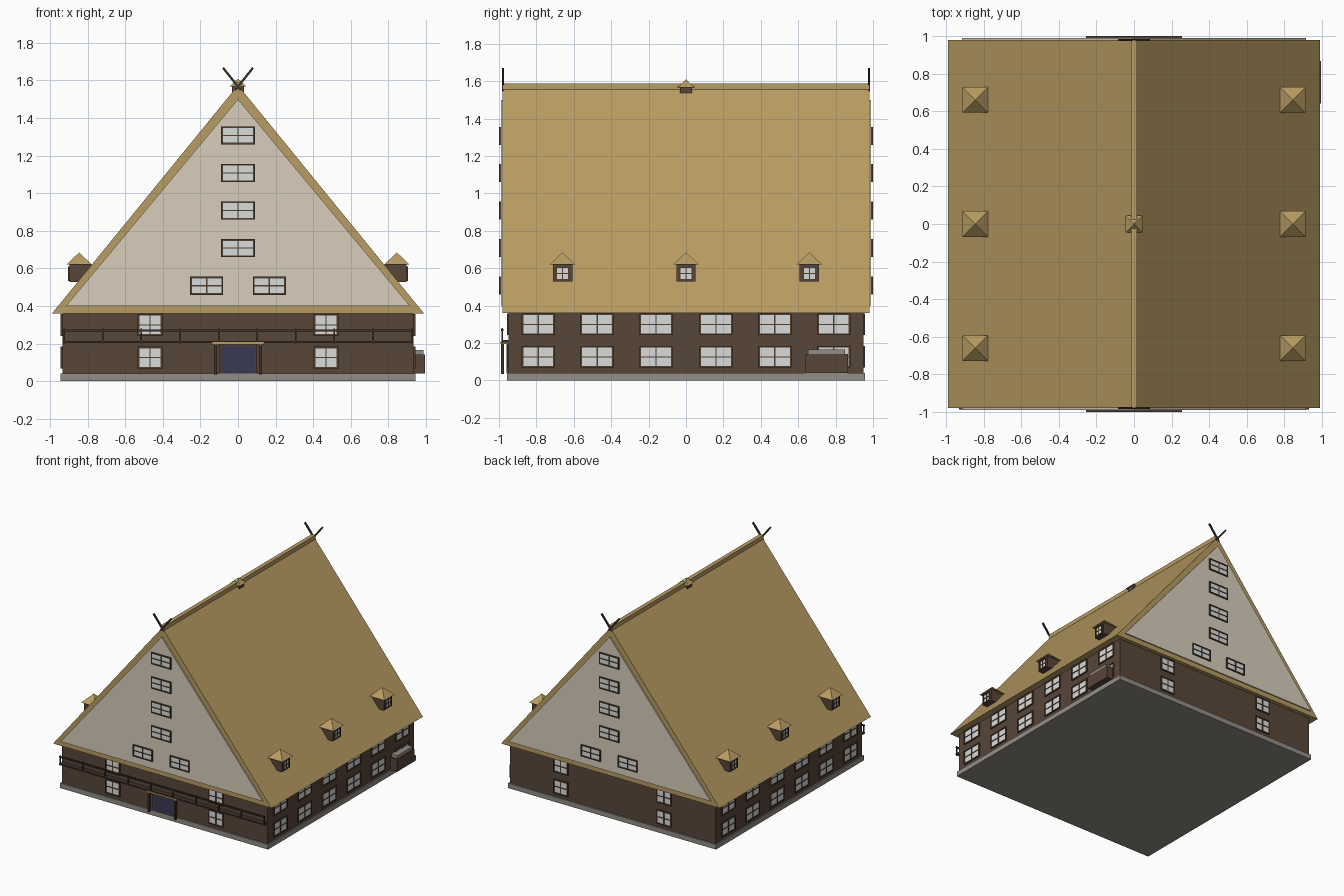
import bpy, bmesh, math
from mathutils import Matrix, Vector

if "Cube" in bpy.data.objects:
    bpy.data.objects.remove(bpy.data.objects["Cube"])


def material(name, rgb):
    m = bpy.data.materials.new(name)
    lin = [(c / 255 / 12.92) if c < 11 else ((c / 255 + 0.055) / 1.055) ** 2.4 for c in rgb]
    m.diffuse_color = (*lin, 1)
    m.use_nodes = True
    m.node_tree.nodes["Principled BSDF"].inputs["Base Color"].default_value = m.diffuse_color
    return m


THATCH = material("thatch", (184, 156, 98))
CREAM = material("cream plaster", (216, 206, 188))
WOOD = material("brown timber", (88, 70, 58))
FRAME = material("window frame brown", (82, 62, 48))
RAIL = material("dark timber", (66, 50, 40))
GLASS = material("pale glass", (216, 220, 218))
STONE = material("grey stone", (146, 141, 134))
DOOR = material("navy door", (56, 56, 84))
BLACK = material("black timber", (58, 50, 44))


def finish(bm, name, mat):
    bmesh.ops.recalc_face_normals(bm, faces=bm.faces)
    me = bpy.data.meshes.new(name)
    bm.to_mesh(me)
    bm.free()
    me.materials.append(mat)
    ob = bpy.data.objects.new(name, me)
    bpy.context.collection.objects.link(ob)
    return ob


def add_box(bm, lo, hi, xf=Matrix()):
    size = [b - a for a, b in zip(lo, hi)]
    mid = [(a + b) / 2 for a, b in zip(lo, hi)]
    bmesh.ops.create_cube(bm, size=1, matrix=xf @ Matrix.Translation(mid) @ Matrix.Diagonal((*size, 1)))


def boxes(name, mat, *spans):
    bm = bmesh.new()
    for lo, hi in spans:
        add_box(bm, lo, hi)
    return finish(bm, name, mat)


def prism(name, mat, half, z0, z1, y0, y1):
    """Triangular prism running along y."""
    bm = bmesh.new()
    f = bm.faces.new([bm.verts.new(p) for p in ((-half, y0, z0), (half, y0, z0), (0, y0, z1))])
    ext = bmesh.ops.extrude_face_region(bm, geom=[f])
    bmesh.ops.translate(bm, vec=(0, y1 - y0, 0), verts=[v for v in ext["geom"] if isinstance(v, bmesh.types.BMVert)])
    return finish(bm, name, mat)


def pyramid(name, x, y, z, half, height):
    bm = bmesh.new()
    rot = Matrix.Rotation(math.pi / 4, 4, 'Z')
    bmesh.ops.create_cone(bm, cap_ends=True, segments=4, radius1=half * math.sqrt(2), radius2=0,
                          depth=height, matrix=Matrix.Translation((x, y, z + height / 2)) @ rot)
    return finish(bm, name, THATCH)


def windows(name, turn, out, spots, bar=0.009, depth=0.01):
    """Four-pane windows on a wall: spots are (u, z, half width, half height)."""
    xf = Matrix.Rotation(turn, 4, 'Z')
    glass, frame = bmesh.new(), bmesh.new()
    for u, z, w, h in spots:
        add_box(glass, (u - w + .003, -out - depth * .5, z - h + .003), (u + w - .003, -out + .004, z + h - .003), xf)
        for c, r in ((-w + bar / 2, 1), (0, .8), (w - bar / 2, 1)):
            add_box(frame, (u + c - bar * r / 2, -out - depth, z - h), (u + c + bar * r / 2, -out + .002, z + h), xf)
        for c, r in ((-h + bar / 2, 1), (0, .6), (h - bar / 2, 1)):
            add_box(frame, (u - w, -out - depth * .98, z + c - bar * r / 2), (u + w, -out + .002, z + c + bar * r / 2), xf)
    finish(glass, name + "_glass", GLASS)
    finish(frame, name + "_frames", FRAME)


# Foundation, walls and roof
boxes("foundation", STONE, ((-.943, -.958, 0), (.943, .958, .04)))
boxes("walls", WOOD, ((-.933, -.948, .04), (.933, .948, .365)))
prism("thatched_roof", THATCH, .99, .36, 1.575, -.98, .98)
boxes("ridge_cap", THATCH, ((-.017, -.98, 1.555), (.017, .98, 1.588)))

# Gable panels and windows on both ends
gable = [(0, 1.308 - .2 * i, .09, .048) for i in range(4)] + [(s * .167, .508, .088, .048) for s in (-1, 1)]
ends = [(s * .468, z, .066, .058) for s in (-1, 1) for z in (.126, .3)]
for label, turn, s in (("front", 0, -1), ("back", math.pi, 1)):
    prism(label + "_gable", CREAM, .915, .40, 1.50, s * .975, s * .99)
    windows(label + "_gable_windows", turn, .99, gable)
    windows(label + "_wall_windows", turn, .948, ends)
    # Crossed finial boards
    bm = bmesh.new()
    for side in (-1, 1):
        a, b = Vector((-side * .015, s * .979, 1.548)), Vector((side * .08, s * .979, 1.668))
        d = b - a
        xf = Matrix.Translation((a + b) / 2) @ Matrix.Rotation(math.atan2(d.x, d.z), 4, 'Y')
        add_box(bm, (-.006, -.006, -d.length / 2), (.006, .006, d.length / 2), xf)
    finish(bm, label + "_finial", BLACK)

# Long side windows and dormers
sides = [(u, z, .089, .058) for u in (-.79, -.475, -.16, .16, .475, .79) for z in (.126, .3)]
for label, turn, s in (("right", math.pi / 2, 1), ("left", -math.pi / 2, -1)):
    windows(label + "_windows", turn, .933, sides)
    for i, y in enumerate((-.66, 0, .66)):
        xs = sorted((s * .76, s * .897))
        boxes(f"{label}_dormer_{i}", WOOD, ((xs[0], y - .052, .528), (xs[1], y + .052, .62)))
        pyramid(f"{label}_dormer_roof_{i}", s * .845, y, .62, .068, .065)
    windows(label + "_dormer_windows", turn, .896, [(y, .572, .037, .038) for y in (-.66, 0, .66)], .008, .008)

# Small ridge turret
boxes("ridge_turret", WOOD, ((-.032, -.032, 1.53), (.032, .032, 1.568)))
pyramid("ridge_turret_roof", 0, 0, 1.567, .045, .043)

# Front balcony with railing
posts = [((x - .004, -.986, .2), (x + .004, -.978, .28)) for x in (-.924 + i * .2053 for i in range(10))]
boxes("balcony_floor", RAIL, ((-.93, -.987, .204), (.93, -.94, .215)))
boxes("balcony_railing", RAIL, ((-.93, -.988, .265), (.93, -.977, .275)), *posts)

# Entrance with posts and canopy
boxes("front_door", DOOR, ((-.09, -.956, .04), (.09, -.947, .185)))
boxes("door_frame", FRAME, ((-.102, -.96, .04), (-.09, -.947, .195)), ((.09, -.96, .04), (.102, -.947, .195)),
      ((-.09, -.96, .185), (.09, -.947, .195)))
boxes("porch_posts", RAIL, *[((x - .007, -.988, .035), (x + .007, -.974, .197)) for x in (-.12, .12)])
boxes("porch_canopy", THATCH, ((-.138, -.993, .196), (.138, -.945, .209)))

# Lidded bin against the right wall
boxes("side_bin", WOOD, ((.93, .64, .04), (.994, .866, .142)))
boxes("side_bin_lid", STONE, ((.93, .652, .142), (.988, .85, .166)))
